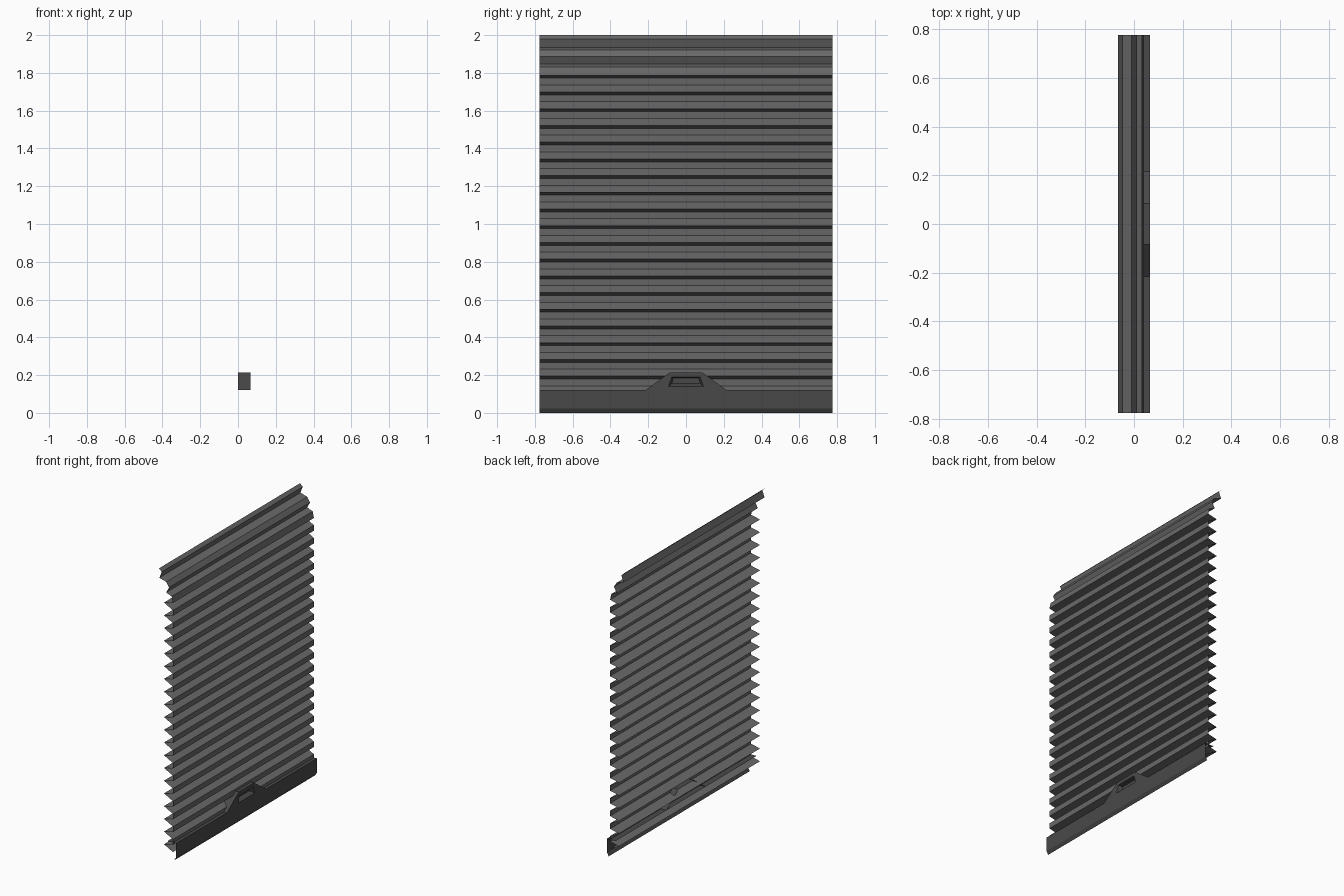
import bpy, bmesh

if "Cube" in bpy.data.objects:
    bpy.data.objects.remove(bpy.data.objects["Cube"])

HALF = 0.775          # half width along y
PITCH = 0.0885        # height of one slat
FRONT, BACK = 0.042, -0.027


def material(name, value):
    m = bpy.data.materials.new(name)
    m.diffuse_color = (value, value, value, 1)
    m.use_nodes = True
    m.node_tree.nodes["Principled BSDF"].inputs["Base Color"].default_value = m.diffuse_color
    return m


def finish(name, bm, mat):
    me = bpy.data.meshes.new(name)
    bm.to_mesh(me)
    bm.free()
    me.materials.append(mat)
    ob = bpy.data.objects.new(name, me)
    bpy.context.collection.objects.link(ob)
    return ob


def sheet(name, profile, mat):
    """Sweep an open (x, z) profile, listed top to bottom, across the width."""
    bm = bmesh.new()
    rows = [[bm.verts.new((x, s * HALF, z)) for s in (-1, 1)] for x, z in profile]
    for a, b in zip(rows, rows[1:]):
        bm.faces.new((a[0], b[0], b[1], a[1]))
    return finish(name, bm, mat)


slat_grey = material("slat grey", 0.14)
bar_grey = material("dark bar grey", 0.066)

# Corrugated curtain: rolled-back top, then repeating slats
profile = [(-0.065, 2.0), (-0.045, 1.98), (-0.062, 1.935), (-0.01, 1.92),
           (0.012, 1.887), (-0.01, 1.846), (0.032, 1.83)]
for k in range(20):
    z = 1.787 - k * PITCH
    profile += [(FRONT, z), (BACK, z - 0.015), (FRONT, z - 0.051)]
sheet("shutter_curtain", profile, slat_grey)

# Bottom bar with top flange and tucked lower lip
sheet("bottom_bar", [(0.0, 0.12), (0.065, 0.12), (0.065, 0.022), (0.052, 0.0)], bar_grey)

# Raised handle plate with a recessed grip
bm = bmesh.new()


def loop(x, y_low, y_high, z_low, z_high):
    pts = [(-y_low, z_low), (y_low, z_low), (y_high, z_high), (-y_high, z_high)]
    return [bm.verts.new((x, y, z)) for y, z in pts]


def bridge(a, b, first=0):
    for i in range(first, 4):
        j = (i + 1) % 4
        bm.faces.new((a[i], a[j], b[j], b[i]))


rear = loop(0.0, 0.215, 0.085, 0.12, 0.215)
face = loop(0.065, 0.215, 0.085, 0.12, 0.215)
opening = loop(0.065, 0.092, 0.075, 0.14, 0.19)
floor = loop(0.035, 0.075, 0.067, 0.155, 0.185)
bridge(rear, face, 1)
bridge(face, opening)
bridge(opening, floor)
bm.faces.new(floor)
finish("handle_plate", bm, bar_grey)
